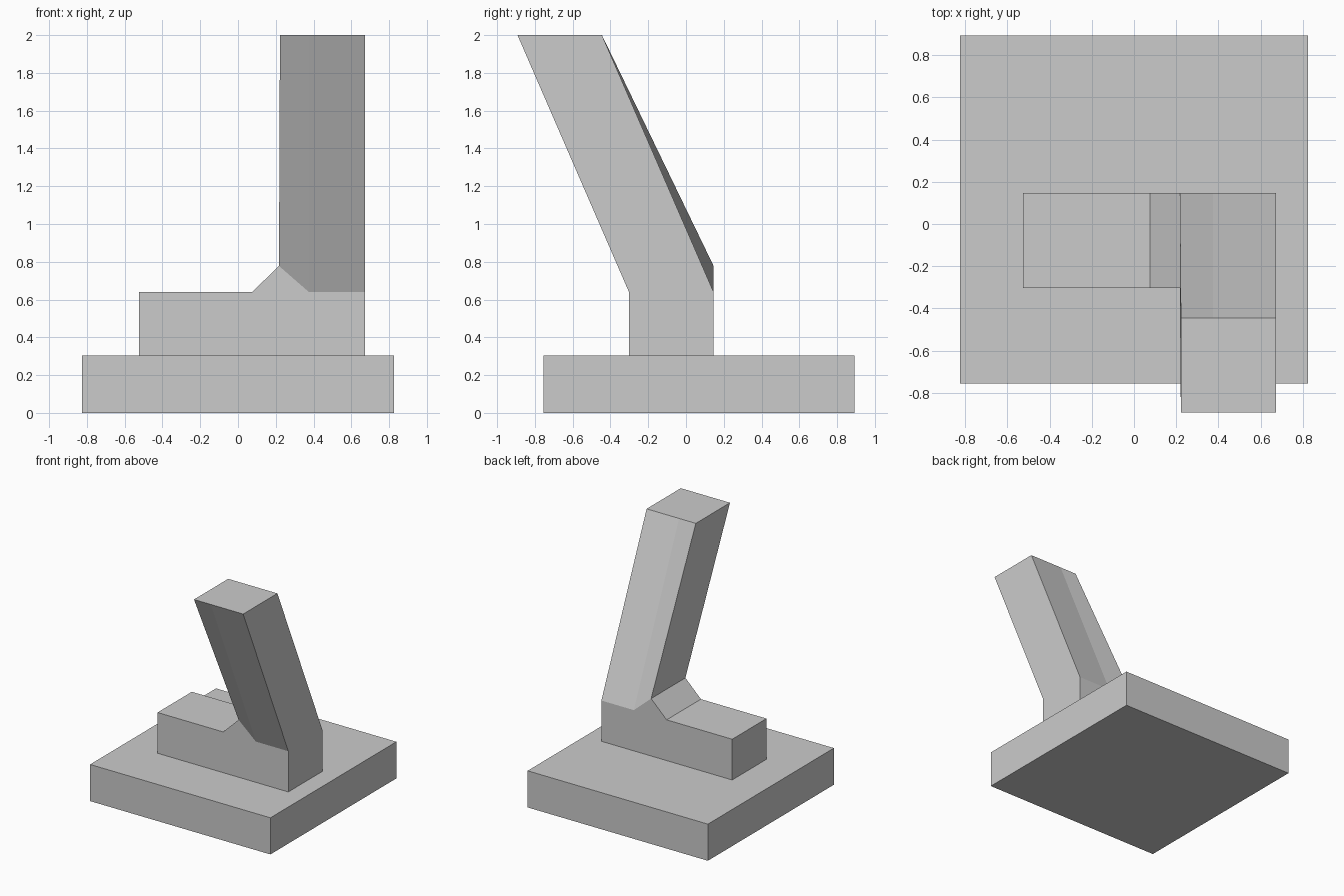
import bpy
import bmesh

if "Cube" in bpy.data.objects:
    bpy.data.objects.remove(bpy.data.objects["Cube"])


def finish(name, bm):
    bmesh.ops.recalc_face_normals(bm, faces=bm.faces[:])
    mesh = bpy.data.meshes.new(name)
    bm.to_mesh(mesh)
    bm.free()
    obj = bpy.data.objects.new(name, mesh)
    bpy.context.collection.objects.link(obj)


def row(bm, pts, y):
    return [bm.verts.new((x, y, z)) for x, z in pts]


def bridge(bm, a, b):
    for i in range(len(a) - 1):
        bm.faces.new((a[i], a[i + 1], b[i + 1], b[i]))


# Square base slab
bm = bmesh.new()
slab = [(-0.825, 0), (0.825, 0), (0.825, 0.303), (-0.825, 0.303)]
front, back = row(bm, slab, -0.755), row(bm, slab, 0.892)
bridge(bm, front + front[:1], back + back[:1])
bm.faces.new(front)
bm.faces.new(back)
finish("base", bm)

# Foot block and leaning lever as one continuous shell
bm = bmesh.new()
# profile runs from the lever's right corner round the foot to the kink
profile = [(0.672, 0.64), (0.672, 0.303), (-0.525, 0.303), (-0.525, 0.64),
           (0.075, 0.64), (0.217, 0.778), (0.375, 0.64)]
front, back = row(bm, profile, -0.302), row(bm, profile, 0.146)
bridge(bm, front[:6], back[:6])
bm.faces.new(front)
bm.faces.new(back)

# Lever: the open seam is lofted up to a level top
top_line = [(0.222, 2.0), (0.375, 2.0), (0.672, 2.0)]
top_front, top_back = row(bm, top_line, -0.892), row(bm, top_line, -0.445)
seam_front = [front[5], front[6], front[0]]
seam_back = [back[5], back[6], back[0]]
bridge(bm, [*seam_front, *seam_back[::-1], seam_front[0]],
       [*top_front, *top_back[::-1], top_front[0]])
bm.faces.new([*top_front, *top_back[::-1]])
finish("foot_and_lever", bm)
